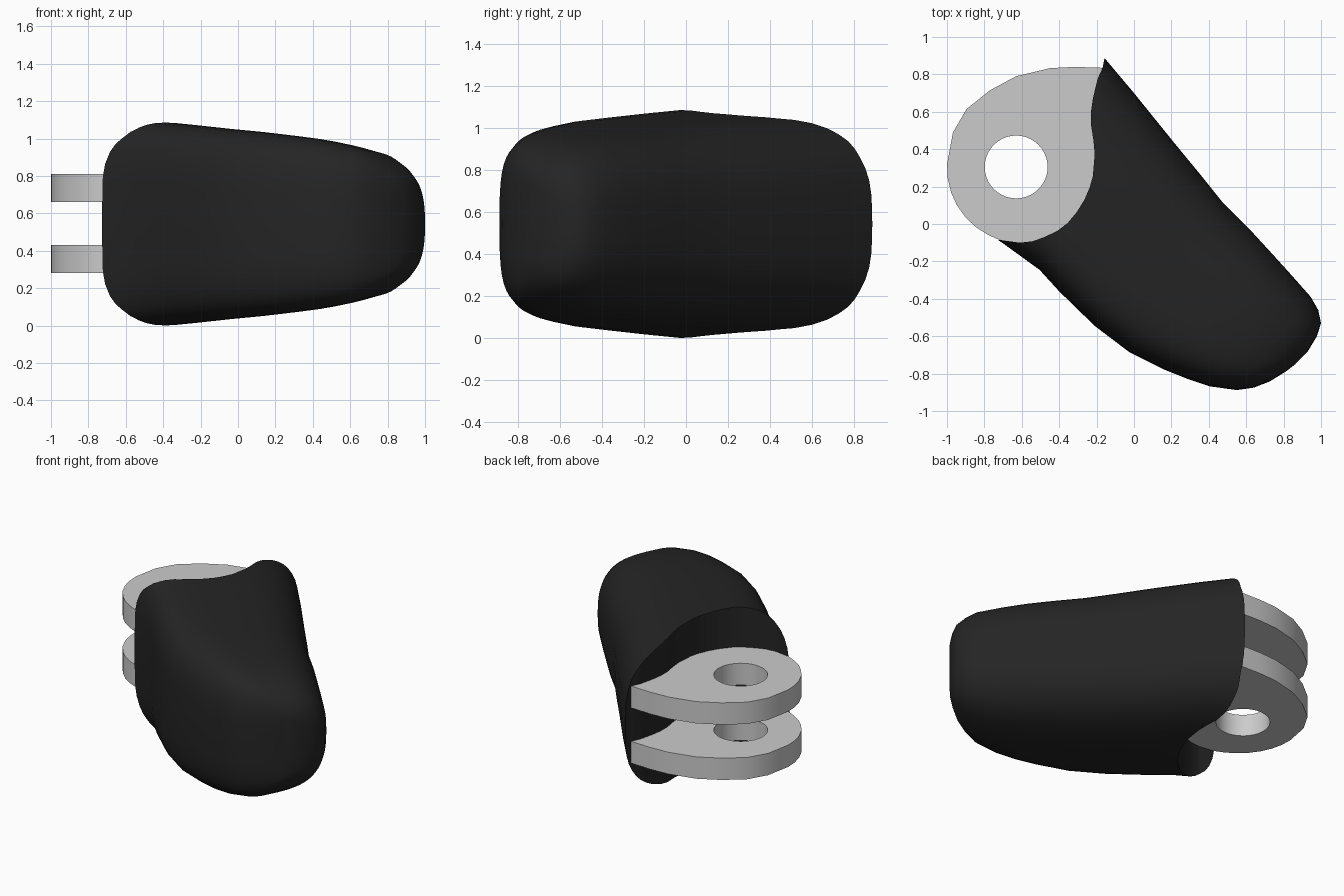
import bpy, bmesh
from math import sin, cos, pi, copysign, radians

if "Cube" in bpy.data.objects:
    bpy.data.objects.remove(bpy.data.objects["Cube"])

black = bpy.data.materials.new("black_plastic")
black.diffuse_color = (0.018, 0.018, 0.018, 1)
black.use_nodes = True
black.node_tree.nodes["Principled BSDF"].inputs["Base Color"].default_value = black.diffuse_color

MID = 0.543      # height of the mid plane
HOLE = (-0.63, 0.305, 0.168)


def finish(obj, angle):
    bpy.ops.object.select_all(action='DESELECT')
    obj.select_set(True)
    bpy.context.view_layer.objects.active = obj
    bpy.ops.object.shade_smooth_by_angle(angle=radians(angle))


def plate(name, outline, z0, z1, hole=None):
    """Vertical extrusion of a closed outline, optionally with a round hole."""
    loops = [outline]
    if hole:
        cx, cy, r = hole
        loops.append([(cx + r * cos(2 * pi * i / 40), cy + r * sin(2 * pi * i / 40))
                      for i in range(40)])
    bm = bmesh.new()
    edges = []
    for loop in loops:
        vs = [bm.verts.new((x, y, z0)) for x, y in loop]
        edges += [bm.edges.new((vs[i - 1], vs[i])) for i in range(len(vs))]
    bmesh.ops.triangle_fill(bm, edges=edges, use_beauty=True, use_dissolve=False)
    ext = bmesh.ops.extrude_face_region(bm, geom=bm.faces[:], use_keep_orig=True)
    for v in ext["geom"]:
        if isinstance(v, bmesh.types.BMVert):
            v.co.z = z1
    bmesh.ops.recalc_face_normals(bm, faces=bm.faces[:])
    me = bpy.data.meshes.new(name)
    bm.to_mesh(me)
    bm.free()
    obj = bpy.data.objects.new(name, me)
    bpy.context.collection.objects.link(obj)
    return obj


# Shared seam between the lugs and the body
seam = [(-.72, -.085), (-.61, -.1), (-.54, -.092), (-.48, -.07), (-.41, -.037),
        (-.355, .005), (-.305, .065), (-.265, .13), (-.237, .195), (-.22, .255),
        (-.21, .375), (-.217, .45), (-.23, .53), (-.23, .6), (-.22, .67),
        (-.195, .775), (-.168, .835)]
# Free edge of the lugs, ending in an arc
rim = [(-.32, .84), (-.45, .833), (-.63, .79), (-.77, .715), (-.895, .615), (-.968, .49)]
rim += [(-.598 + .402 * cos(radians(a)), .3 + .402 * sin(radians(a)))
        for a in range(177, 245, 11)]

# Two hinge lugs
for name, z0 in (("lower_lug", .28), ("upper_lug", .66)):
    finish(plate(name, seam + rim, z0, z0 + .15, HOLE), 30)

# Body stations: left point, right point, half height
stations = [(-.95, .06, -.33, 1.09, .545), (-.705, -.1, -.16, .89, .537),
            (-.505, -.245, 0, .70, .523), (-.4, -.36, .21, .44, .51),
            (-.21, -.545, .35, .27, .492), (-.025, -.685, .47, .12, .477),
            (.165, -.78, .62, -.03, .457), (.29, -.83, .73, -.15, .442),
            (.405, -.868, .83, -.26, .42), (.55, -.888, .945, -.39, .383),
            (.64, -.875, .985, -.46, .34), (.725, -.842, 1, -.53, .297),
            (.81, -.79, .978, -.6, .24), (.862, -.75, .93, -.68, .19)]
N = 48
TILT = .1        # the left side is thicker than the right


def sup(v, n):
    return copysign(abs(v) ** (2 / n), v)


bm = bmesh.new()
rings = []
for k, (lx, ly, rx, ry, h) in enumerate(stations):
    f = k / (len(stations) - 1)
    ring = []
    for i in range(N):
        a = 2 * pi * i / N
        # squarer on the left, rounder on the right and towards the nose
        n = 3.2 - .7 * f if cos(a) > 0 else 4.6 - 1.6 * f
        s = sup(cos(a), n)
        t = .5 + .5 * s
        ring.append(bm.verts.new((lx + (rx - lx) * t, ly + (ry - ly) * t,
                                  MID + h * (1 - TILT * s) * sup(sin(a), n))))
    rings.append(ring)
for a, b in zip(rings, rings[1:]):
    for i in range(N):
        bm.faces.new((a[i - 1], a[i], b[i], b[i - 1]))
bm.faces.new(rings[0])
bm.faces.new(rings[-1])
bmesh.ops.recalc_face_normals(bm, faces=bm.faces[:])
mesh = bpy.data.meshes.new("body")
bm.to_mesh(mesh)
bm.free()
body = bpy.data.objects.new("body", mesh)
bpy.context.collection.objects.link(body)
mesh.materials.append(black)

# Scooped end that fits around the lugs
cutter = plate("scoop_cutter", seam + [(-.155, .9), (-.1, 1.4), (-1.5, 1.4), (-1.5, -.095)],
               -.3, 1.4)
cutter.data.materials.append(black)
cutter.hide_render = True
cut = body.modifiers.new("scoop", 'BOOLEAN')
cut.operation = 'DIFFERENCE'
cut.solver = 'EXACT'
cut.object = cutter
bpy.ops.object.select_all(action='DESELECT')
bpy.context.view_layer.objects.active = body
body.select_set(True)
bpy.ops.object.modifier_apply(modifier="scoop")
bpy.data.objects.remove(cutter)
finish(body, 45)
